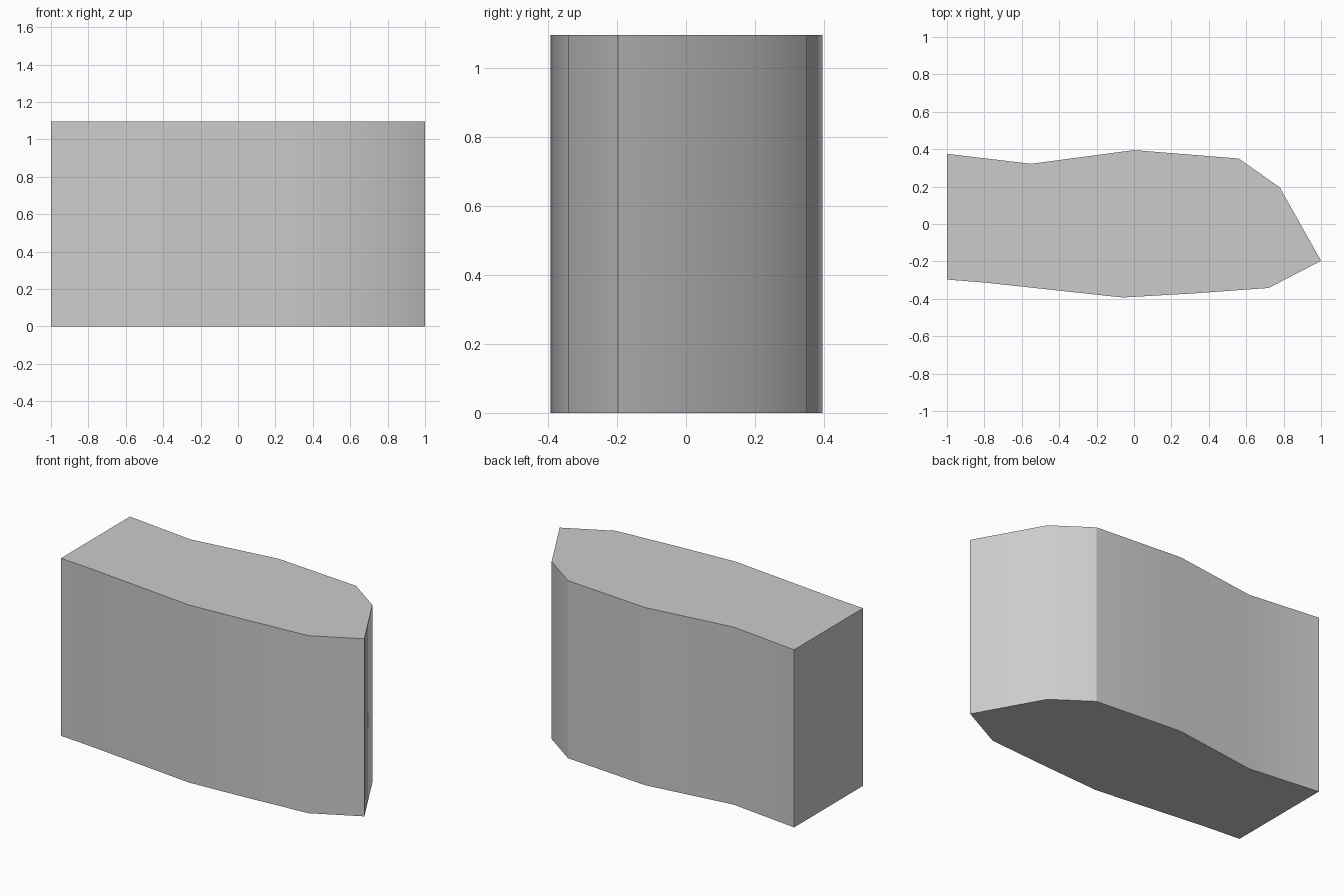
import bpy
import bmesh
import math

cube = bpy.data.objects.get("Cube")
if cube:
    bpy.data.objects.remove(cube, do_unlink=True)

HEIGHT = 1.095

# Plan outline, counter-clockwise from the front corner of the flat end
outline = [
    (-1, -0.297), (-0.8, -0.313), (-0.06, -0.393), (0.32, -0.371),
    (0.72, -0.342), (1, -0.197), (0.78, 0.195), (0.56, 0.35),
    (0, 0.395), (-0.55, 0.322), (-1, 0.375),
]

# Material
grey = bpy.data.materials.new("plain grey")
grey.use_nodes = True
colour = (0.6, 0.6, 0.6, 1)
grey.diffuse_color = colour
grey.node_tree.nodes["Principled BSDF"].inputs["Base Color"].default_value = colour

# Solid block: the outline pulled straight up
bm = bmesh.new()
base = bm.faces.new([bm.verts.new((x, y, 0)) for x, y in outline])
pulled = bmesh.ops.extrude_face_region(bm, geom=[base], use_keep_orig=True)
top = [v for v in pulled["geom"] if isinstance(v, bmesh.types.BMVert)]
bmesh.ops.translate(bm, verts=top, vec=(0, 0, HEIGHT))
bmesh.ops.recalc_face_normals(bm, faces=bm.faces)
mesh = bpy.data.meshes.new("tapered_block")
bm.to_mesh(mesh)
bm.free()
mesh.materials.append(grey)

block = bpy.data.objects.new("tapered_block", mesh)
bpy.context.collection.objects.link(block)

# Soft side bends, crisp corners and rims
bpy.ops.object.select_all(action="DESELECT")
block.select_set(True)
bpy.context.view_layer.objects.active = block
bpy.ops.object.shade_smooth_by_angle(angle=math.radians(28))
